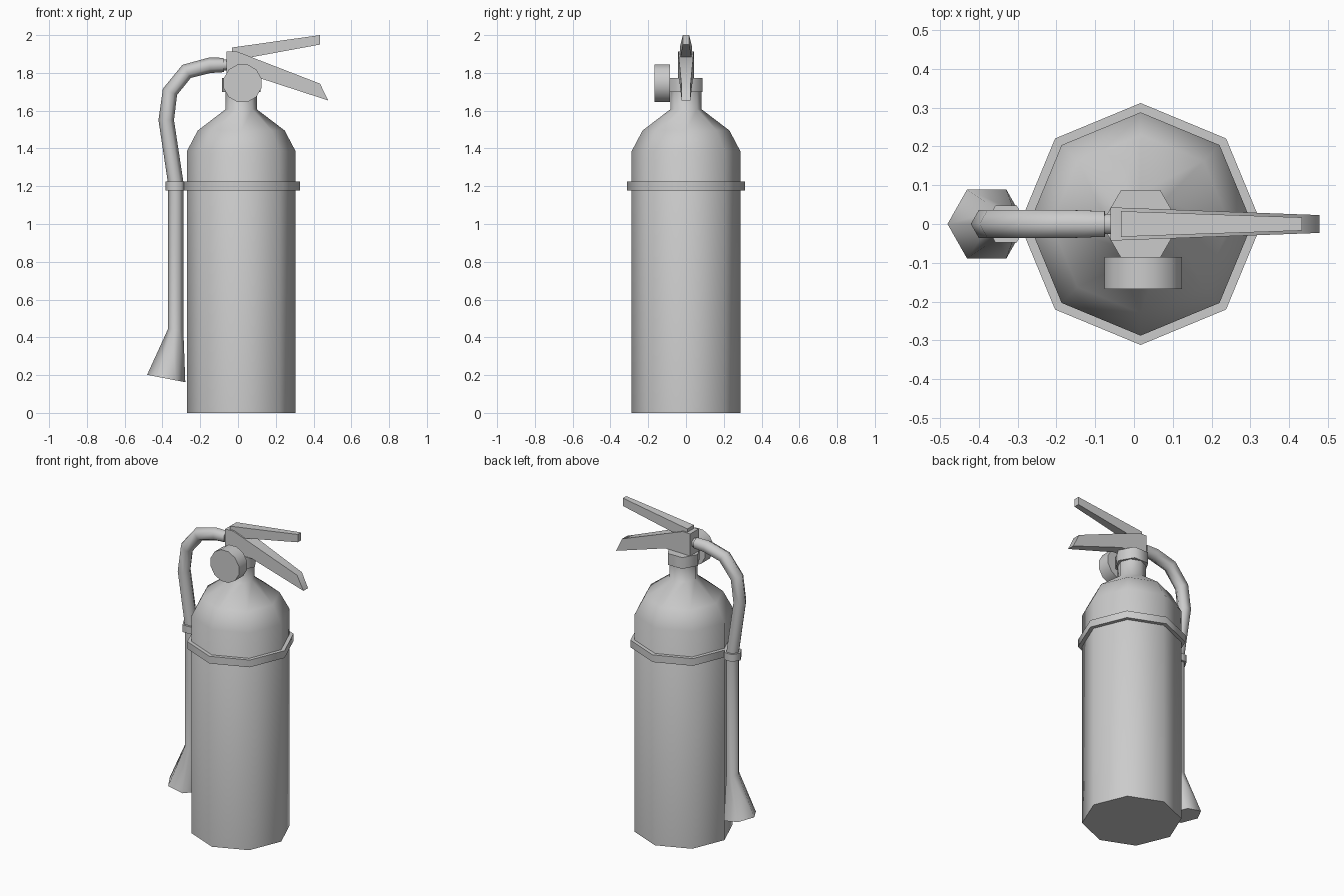
import bpy, bmesh
from math import sin, cos, pi, radians
from mathutils import Vector

if "Cube" in bpy.data.objects:
    bpy.data.objects.remove(bpy.data.objects["Cube"])

CX = 0.017  # cylinder axis


def finish(name, bm):
    """Turn a bmesh into an object, smooth except at hard corners."""
    bmesh.ops.recalc_face_normals(bm, faces=bm.faces[:])
    for f in bm.faces:
        f.smooth = True
    for e in bm.edges:
        e.smooth = len(e.link_faces) == 2 and e.calc_face_angle(0) < radians(61)
    me = bpy.data.meshes.new(name)
    bm.to_mesh(me)
    bm.free()
    ob = bpy.data.objects.new(name, me)
    bpy.context.collection.objects.link(ob)
    return ob


def loft(name, rings, closed=False):
    """Skin a series of equal-length point rings; cap the ends or join them."""
    bm = bmesh.new()
    loops = [[bm.verts.new(p) for p in r] for r in rings]
    n = len(loops[0])
    pairs = list(zip(loops, loops[1:]))
    if closed:
        pairs.append((loops[-1], loops[0]))
    else:
        bm.faces.new(loops[0])
        bm.faces.new(loops[-1])
    for a, b in pairs:
        for i in range(n):
            j = (i + 1) % n
            bm.faces.new((a[i], a[j], b[j], b[i]))
    return finish(name, bm)


def lathe(name, profile, sides, cx=CX, closed=False):
    """Revolve (radius, z) points around a vertical axis."""
    ang = [2 * pi * i / sides for i in range(sides)]
    return loft(name, [[(cx + r * cos(a), r * sin(a), z) for a in ang]
                       for r, z in profile], closed)


def tube(name, path, sides=6):
    """Sweep along (x, z, radius) points lying in the y = 0 plane."""
    pts = [Vector((x, 0, z)) for x, z, r in path]
    rings = []
    for i, p in enumerate(pts):
        t = Vector((0, 0, 0))
        if i > 0:
            t += (p - pts[i - 1]).normalized()
        if i < len(pts) - 1:
            t += (pts[i + 1] - p).normalized()
        t.normalize()
        side = Vector((-t.z, 0, t.x))
        r = path[i][2]
        rings.append([p + r * (cos(2 * pi * k / sides) * side
                               + sin(2 * pi * k / sides) * Vector((0, 1, 0)))
                      for k in range(sides)])
    return loft(name, rings)


def lever(name, outline, w0, w1):
    """Side outline in x, z, thick in y, tapering from w0 to w1 along x."""
    xs = [x for x, z in outline]
    lo, hi = min(xs), max(xs)

    def half(x):
        return w0 + (w1 - w0) * (x - lo) / (hi - lo)
    return loft(name, [[(x, s * half(x), z) for x, z in outline] for s in (-1, 1)])


# Tank with shoulder and neck
lathe("tank", [(0.288, 0), (0.288, 1.385), (0.23, 1.495), (0.083, 1.607), (0.083, 1.71)], 8)

# Strap around the tank
lathe("strap", [(0.28, 1.178), (0.312, 1.178), (0.312, 1.224), (0.28, 1.224)], 8, closed=True)

# Hose clip on the strap
lathe("hose_clip", [(0.055, 1.178), (0.055, 1.224)], 6, cx=-0.33)

# Hexagonal valve collar
lathe("valve_collar", [(0.101, 1.70), (0.101, 1.772)], 6)

# Pressure gauge facing the front
loft("gauge", [[(0.024 + 0.103 * cos(a), y, 1.745 + 0.103 * sin(a))
                for a in [2 * pi * (i + 0.5) / 12 for i in range(12)]]
               for y in (-0.168, -0.085)])

# Valve block with the fixed carry handle
lever("carry_handle", [(-0.06, 1.765), (0.122, 1.77), (0.478, 1.654),
                       (0.434, 1.743), (-0.005, 1.913), (-0.06, 1.913)], 0.043, 0.023)

# Squeeze lever
lever("squeeze_lever", [(-0.033, 1.864), (0.434, 1.95), (0.434, 2.0), (-0.033, 1.934)],
      0.033, 0.017)

# Hose fitting
tube("hose_fitting", [(-0.04, 1.842, 0.03), (-0.09, 1.842, 0.03)])

# Hose flaring into the discharge horn
tube("hose_and_horn", [(-0.075, 1.842, 0.038), (-0.15, 1.84, 0.041), (-0.272, 1.808, 0.041),
                       (-0.36, 1.70, 0.041), (-0.38, 1.55, 0.041), (-0.33, 1.22, 0.041),
                       (-0.33, 0.44, 0.041), (-0.38, 0.182, 0.103)])
